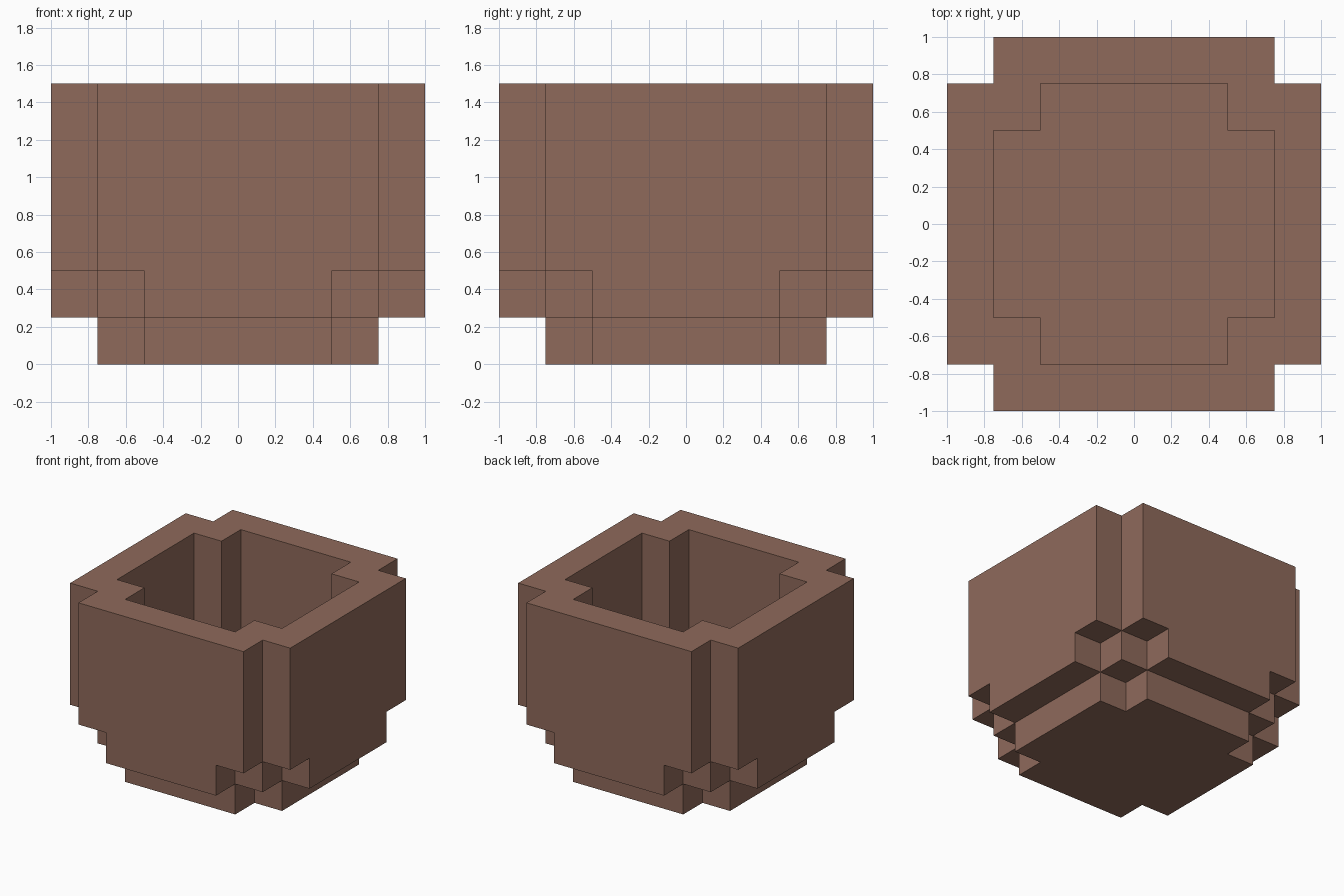
import bpy
import bmesh

cube = bpy.data.objects.get("Cube")
if cube:
    bpy.data.objects.remove(cube, do_unlink=True)

# Single clay colour
clay = bpy.data.materials.new("brown_clay")
clay.use_nodes = True
colour = (0.275, 0.144, 0.105, 1.0)
clay.diffuse_color = colour
bsdf = clay.node_tree.nodes["Principled BSDF"]
bsdf.inputs["Base Color"].default_value = colour
bsdf.inputs["Roughness"].default_value = 0.9


def outline(corner):
    """Repeat one stepped corner around the four quadrants, anticlockwise."""
    points = []
    for _ in range(4):
        points += corner
        corner = [(-y, x) for x, y in corner]
    return points


def build(name, outer, z0, z1, inner=None):
    """Extrude an outline into a prism, or into a tube if an inner outline is given."""
    bm = bmesh.new()

    def loop(points, z):
        return [bm.verts.new((x, y, z)) for x, y in points]

    def bridge(a, b):
        n = len(a)
        for i in range(n):
            j = (i + 1) % n
            bm.faces.new((a[i], a[j], b[j], b[i]))

    low, high = loop(outer, z0), loop(outer, z1)
    bridge(low, high)
    if inner:
        in_low, in_high = loop(inner, z0), loop(inner, z1)
        bridge(high, in_high)
        bridge(in_high, in_low)
        bridge(in_low, low)
    else:
        bm.faces.new(low[::-1])
        bm.faces.new(high)

    mesh = bpy.data.meshes.new(name)
    bm.to_mesh(mesh)
    bm.free()
    mesh.materials.append(clay)
    obj = bpy.data.objects.new(name, mesh)
    bpy.context.collection.objects.link(obj)
    return obj


# Stepped corner profiles, from the +x side round to the +y side
wide = outline([(1, 0.75), (0.75, 0.75), (0.75, 1)])
narrow = outline([(0.75, 0.5), (0.5, 0.5), (0.5, 0.75)])
stepped = outline([(1, 0.5), (0.75, 0.5), (0.75, 0.75), (0.5, 0.75), (0.5, 1)])

# Foot, stepped floor slab, and the hollow wall above it
build("foot", narrow, 0.0, 0.25)
build("floor_slab", stepped, 0.25, 0.5)
build("pot_wall", wide, 0.5, 1.5, inner=narrow)
